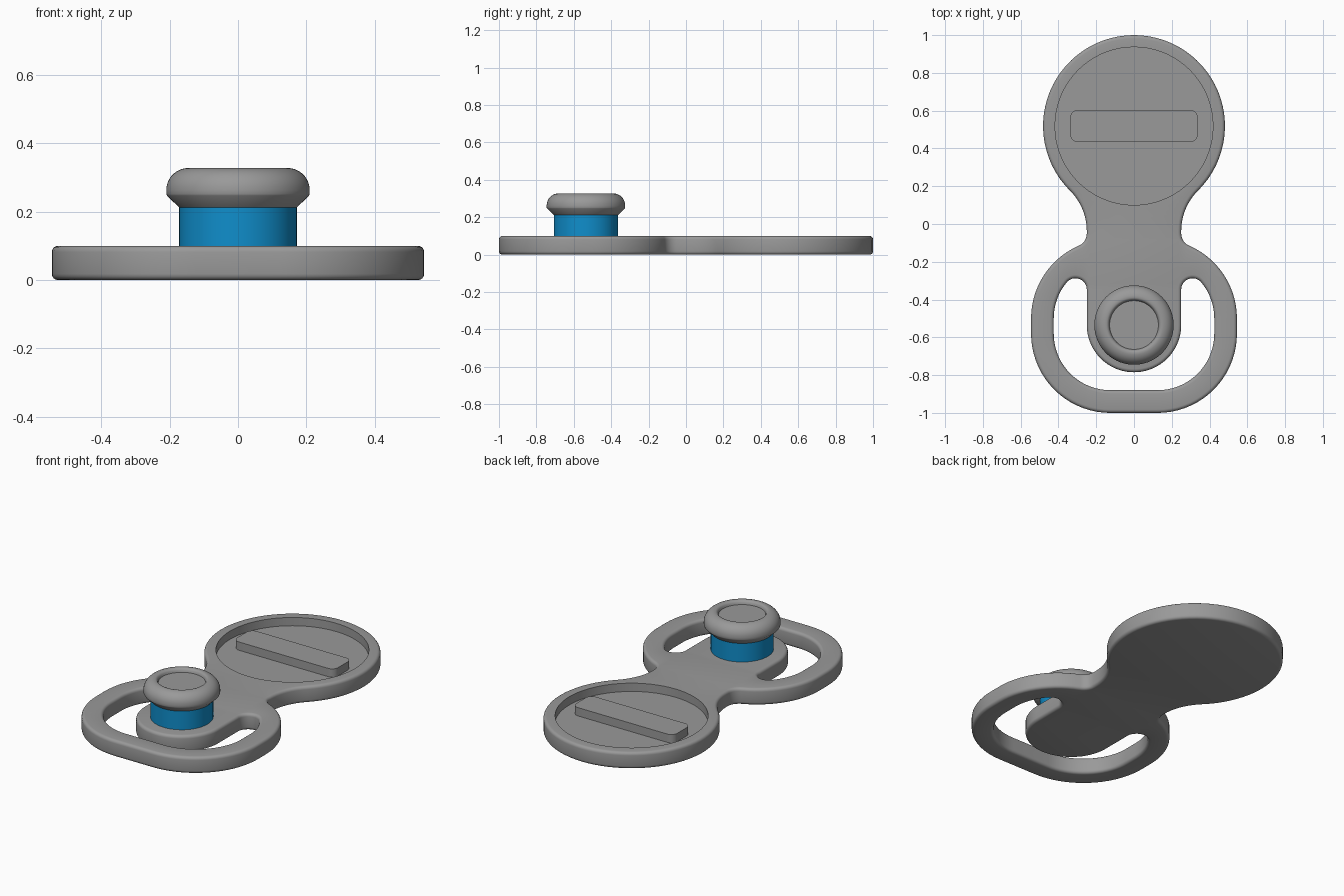
import bpy, bmesh, math
from mathutils import Vector

if "Cube" in bpy.data.objects:
    bpy.data.objects.remove(bpy.data.objects["Cube"])

THICK, FLOOR, EDGE = 0.10, 0.05, 0.018
HEAD_Y, HEAD_R = 0.5185, 0.4815
POST_Y = -0.535


def material(name, colour):
    m = bpy.data.materials.new(name)
    m.diffuse_color = (*colour, 1)
    m.use_nodes = True
    m.node_tree.nodes["Principled BSDF"].inputs["Base Color"].default_value = m.diffuse_color
    return m


grey = material("grey", (0.32, 0.32, 0.32))
blue = material("blue", (0.005, 0.27, 0.60))


def finish(name, bm, mat):
    bmesh.ops.remove_doubles(bm, verts=bm.verts, dist=1e-5)
    bmesh.ops.recalc_face_normals(bm, faces=bm.faces)
    mesh = bpy.data.meshes.new(name)
    bm.to_mesh(mesh)
    bm.free()
    mesh.materials.append(mat)
    ob = bpy.data.objects.new(name, mesh)
    bpy.context.collection.objects.link(ob)
    bpy.ops.object.select_all(action='DESELECT')
    ob.select_set(True)
    bpy.context.view_layer.objects.active = ob
    bpy.ops.object.shade_smooth_by_angle(angle=math.radians(32))
    return ob


def arc(cx, cy, r, a0, a1, step=5):
    n = max(3, math.ceil(abs(a1 - a0) / step))
    angles = [math.radians(a0 + (a1 - a0) * i / n) for i in range(n + 1)]
    return [Vector((cx + r * math.cos(a), cy + r * math.sin(a))) for a in angles]


def mirrored(half):
    """Close a right-hand half outline by mirroring it in x."""
    pts = half + [Vector((-p.x, p.y)) for p in reversed(half)]
    return [p for i, p in enumerate(pts) if (p - pts[i - 1]).length > 1e-4]


def inset(pts, dist):
    """Shift a closed outline to the left of its direction."""
    out = []
    for i, p in enumerate(pts):
        d = (p - pts[i - 1]).normalized() + (pts[(i + 1) % len(pts)] - p).normalized()
        d.normalize()
        out.append(p + Vector((-d.y, d.x)) * dist)
    return out


def wall(bm, pts, profile):
    """Skin an outline through (inset, z) steps; return first and last edge rings."""
    rings = [[bm.verts.new((*p, z)) for p in inset(pts, d)] for d, z in profile]
    n = len(pts)
    for a, b in zip(rings, rings[1:]):
        for i in range(n):
            j = (i + 1) % n
            bm.faces.new((a[i], a[j], b[j], b[i]))
    return [[bm.edges.get((r[i], r[(i + 1) % n])) for i in range(n)]
            for r in (rings[0], rings[-1])]


def lathe(name, profile, y, mat, n=72):
    bm = bmesh.new()
    vs = [bm.verts.new((r, y, z)) for r, z in profile]
    es = [bm.edges.new(e) for e in zip(vs, vs[1:])]
    bmesh.ops.spin(bm, geom=vs + es, cent=(0, y, 0), axis=(0, 0, 1),
                   angle=math.tau, steps=n, use_merge=True)
    return finish(name, bm, mat)


def deg(x, y):
    return math.degrees(math.atan2(y, x))


# Outer outline: round head, waist fillets, wide ring
NECK, BIG, SMALL, RING, CX, CY, CB = 0.25, 0.30, 0.07, 0.42, 0.125, -0.50, -0.58
bx = NECK + BIG
by = HEAD_Y - math.sqrt((HEAD_R + BIG) ** 2 - bx ** 2)
sx = NECK + SMALL
sy = CY + math.sqrt((RING + SMALL) ** 2 - (sx - CX) ** 2)
a = deg(bx, by - HEAD_Y)
b = deg(sx - CX, sy - CY)
outer = mirrored(arc(0, HEAD_Y, HEAD_R, 90, a)
                 + arc(bx, by, BIG, a + 180, 180)
                 + arc(sx, sy, SMALL, 180, 180 + b, 8)
                 + arc(CX, CY, RING, b, 0)
                 + arc(CX, CB, RING, 0, -90))

# U-shaped opening around the tongue
SLOT, INNER = 0.06, 0.30
tx = NECK + SLOT
ty = CY + math.sqrt((INNER - SLOT) ** 2 - (tx - CX) ** 2)
c = deg(tx - CX, ty - CY)
opening = mirrored(arc(0, POST_Y, NECK, -90, 0)
                   + arc(tx, ty, SLOT, 180, c, 8)
                   + arc(CX, CY, INNER, c, 0)
                   + arc(CX, CB, INNER, 0, -90))

# Plate with rounded rims and a round recess in the head
bm = bmesh.new()
quarter = [math.radians(22.5 * i) for i in range(5)]
rim = [(EDGE * (1 - math.sin(t)), EDGE * (1 - math.cos(t))) for t in quarter]
rim += [(d, THICK - z) for d, z in reversed(rim)]
low_o, top_o = wall(bm, outer, [(-d, z) for d, z in rim])
low_h, top_h = wall(bm, opening, rim)
recess = arc(0, HEAD_Y, 0.418, 0, 360)[:-1]
floor, lip = wall(bm, recess, [(0, FLOOR), (0, THICK)])
up, down = (0, 0, 1), (0, 0, -1)
bmesh.ops.triangle_fill(bm, use_beauty=True, edges=low_o + low_h, normal=down)
bmesh.ops.triangle_fill(bm, use_beauty=True, edges=top_o + top_h + lip, normal=up)
bmesh.ops.triangle_fill(bm, use_beauty=True, edges=floor, normal=up)
finish("plate", bm, grey)

# Raised bar inside the recess
bm = bmesh.new()
w, h, r = 0.337, 0.085, 0.04
bar = mirrored(arc(w - r, HEAD_Y + h - r, r, 90, 0, 10)
               + arc(w - r, HEAD_Y - h + r, r, 0, -90, 10))
_, top = wall(bm, bar, [(0, FLOOR), (0, THICK)])
bmesh.ops.triangle_fill(bm, use_beauty=True, edges=top, normal=up)
finish("recess_bar", bm, grey)

# Post and knob
lathe("post", [(0.172, THICK - 0.01), (0.172, 0.215)], POST_Y, blue)
knob = [(0, 0.212), (0.172, 0.212), (0.208, 0.247), (0.21, 0.252)]
knob += [(p.x, p.y) for p in arc(0.145, 0.263, 0.065, 0, 90, 10)]
knob += [(0.138, 0.325), (0.132, 0.318), (0.129, 0.306), (0, 0.306)]
lathe("knob", knob, POST_Y, grey)
